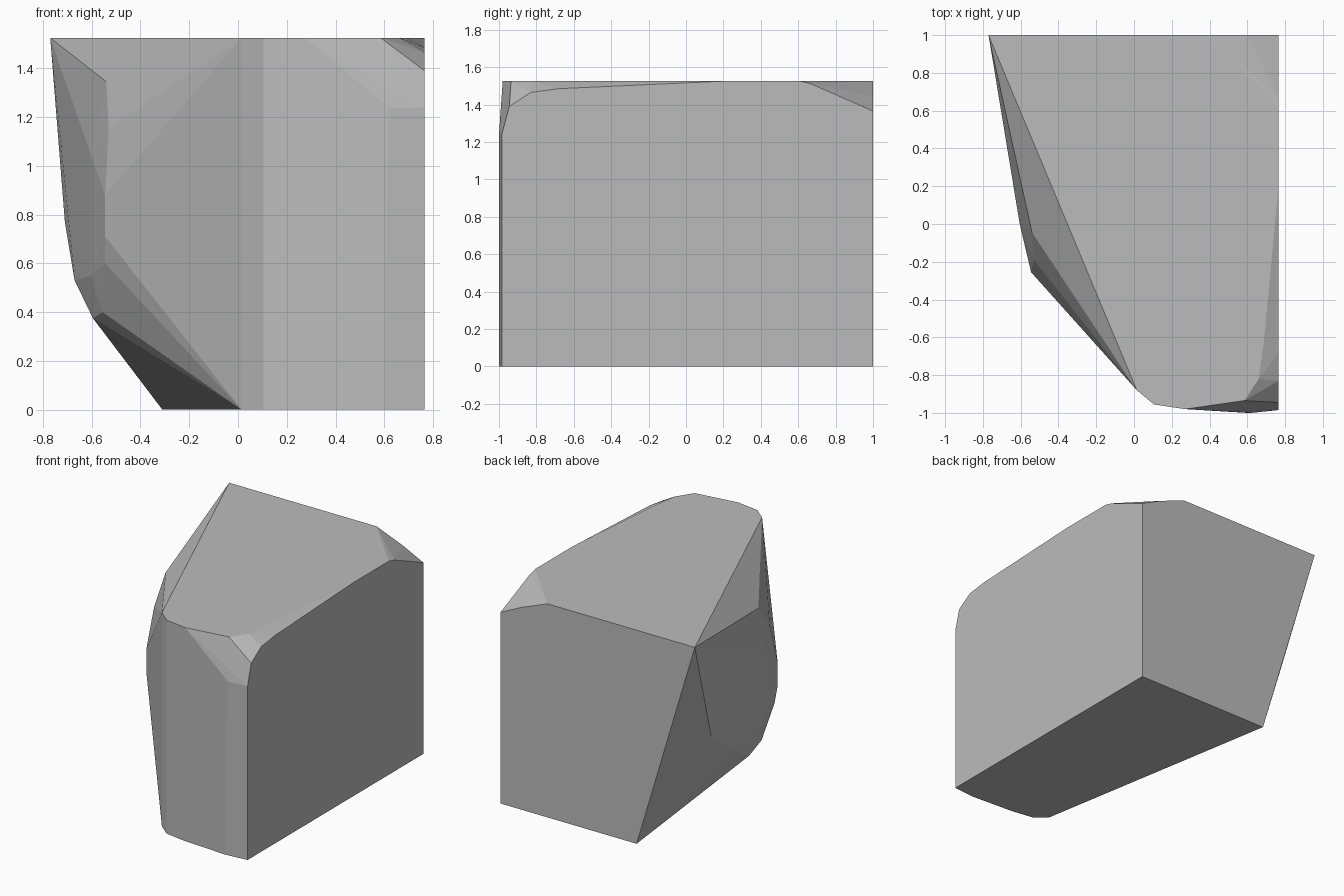
import bpy
import bmesh
import math

default_cube = bpy.data.objects.get("Cube")
if default_cube:
    bpy.data.objects.remove(default_cube, do_unlink=True)

# Main dimensions
RIGHT, BACK, TOP = 0.765, 1.0, 1.525


def make_material(name, colour):
    material = bpy.data.materials.new(name)
    material.use_nodes = True
    material.diffuse_color = colour
    shader = material.node_tree.nodes["Principled BSDF"]
    shader.inputs["Base Color"].default_value = colour
    return material


def at_height(outline, z):
    """Place a plan outline at one height."""
    return [(x, y, z) for x, y in outline]


def on_right_wall(profile):
    """Place a side profile on the flat right wall."""
    return [(RIGHT, y, z) for y, z in profile]


def convex_block(name, points, material):
    """Wrap the section points in a flat-faced convex solid."""
    bm = bmesh.new()
    for point in points:
        bm.verts.new(point)
    hull = bmesh.ops.convex_hull(bm, input=bm.verts[:])
    spare = {v for v in hull["geom_interior"] + hull["geom_unused"]
             if isinstance(v, bmesh.types.BMVert) and v.is_valid}
    bmesh.ops.delete(bm, geom=list(spare), context="VERTS")
    bmesh.ops.dissolve_limit(bm, angle_limit=math.radians(0.3),
                             verts=bm.verts[:], edges=bm.edges[:])
    bmesh.ops.recalc_face_normals(bm, faces=bm.faces[:])
    mesh = bpy.data.meshes.new(name)
    bm.to_mesh(mesh)
    bm.free()
    mesh.materials.append(material)
    block = bpy.data.objects.new(name, mesh)
    bpy.context.collection.objects.link(block)
    return block


# Rounded front corner, shared by the base and the top
front_curve = [(0.015, -0.88), (0.105, -0.955), (0.27, -0.98)]

# Base outline
base = at_height(front_curve + [(0.6, -1), (RIGHT, -0.985),
                                (RIGHT, BACK), (-0.31, BACK)], 0)

# Top outline, with worn right edge and clipped back corner
top = at_height(front_curve + [(0.585, -0.935), (0.66, -0.82), (0.69, -0.6),
                               (RIGHT, 0.2), (RIGHT, 0.61),
                               (0.395, BACK), (-0.77, BACK)], TOP)

# Right wall upper edge and chipped front corner
wall = on_right_wall([(-0.985, 1.24), (-0.945, 1.39), (-0.83, 1.465),
                      (-0.68, 1.485), (0.67, 1.51), (BACK, 1.365)])
chip = [(0.62, -1, 1.24), (0.6, BACK, 1.445)]

# Worn ridge bulging out on the left
ridge = [(-0.54, -0.045, 1.345), (-0.53, -0.19, 1.155),
         (-0.545, -0.255, 0.88), (-0.545, -0.255, 0.71),
         (-0.545, -0.22, 0.6), (-0.55, -0.15, 0.53),
         (-0.555, -0.06, 0.4), (-0.595, 0.14, 0.375),
         (-0.67, 0.4, 0.53), (-0.71, 0.73, 0.77),
         (-0.605, 0, 1.05), (-0.605, 0, 0.55)]

stone = make_material("stone grey", (0.5, 0.5, 0.5, 1))
convex_block("rock_chunk", base + top + wall + chip + ridge, stone)
